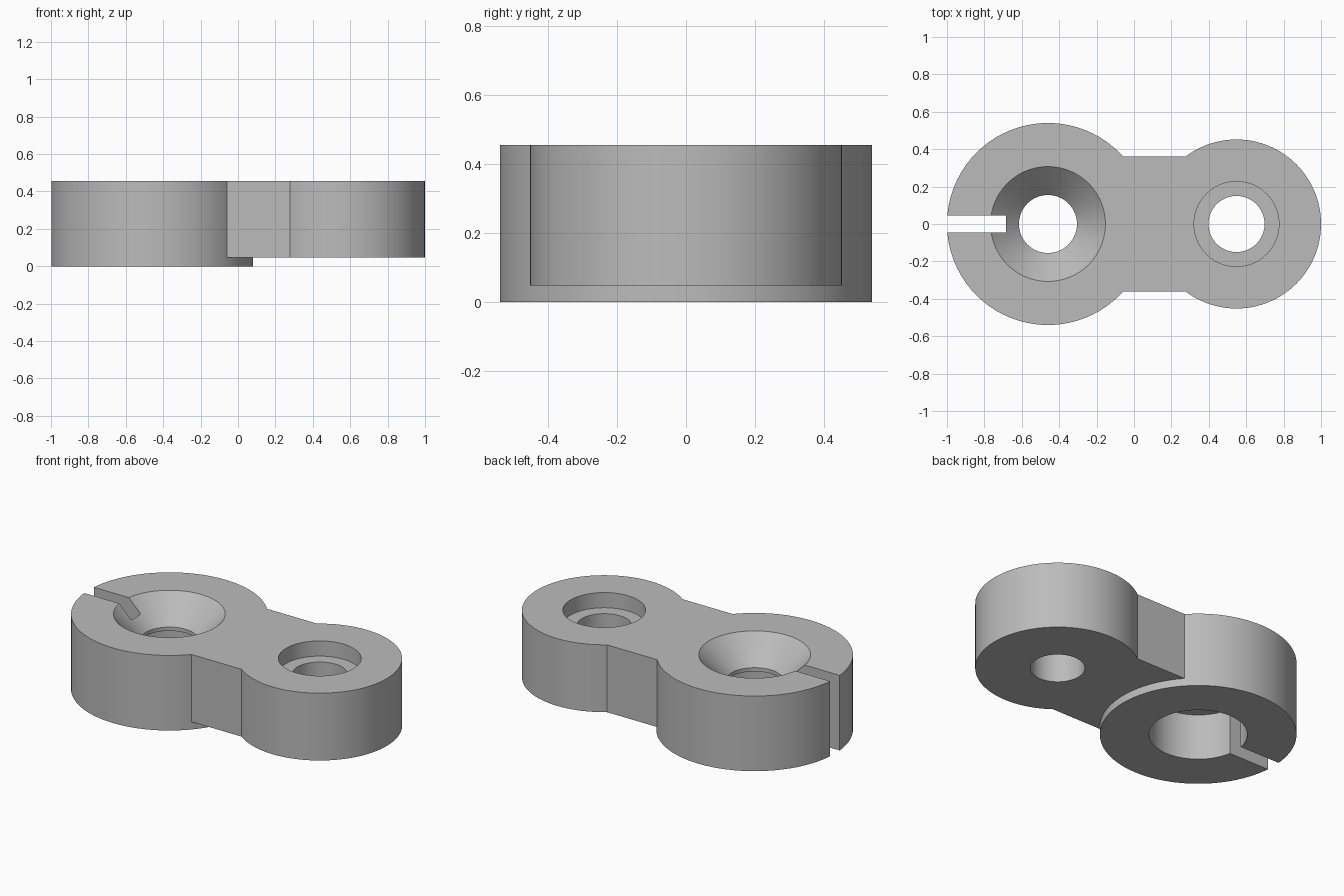
import bpy, bmesh, math

if "Cube" in bpy.data.objects:
    bpy.data.objects.remove(bpy.data.objects["Cube"], do_unlink=True)

TOP, STEP, SEGMENTS = 0.455, 0.047, 96
BIG_X, SMALL_X = -0.46, 0.548

grey = bpy.data.materials.new("plain grey")
grey.use_nodes = True
colour = (0.5, 0.5, 0.5, 1)
grey.diffuse_color = colour
grey.node_tree.nodes["Principled BSDF"].inputs["Base Color"].default_value = colour


def make_object(name, bm):
    bmesh.ops.recalc_face_normals(bm, faces=bm.faces)
    mesh = bpy.data.meshes.new(name)
    bm.to_mesh(mesh)
    bm.free()
    mesh.materials.append(grey)
    obj = bpy.data.objects.new(name, mesh)
    bpy.context.collection.objects.link(obj)
    return obj


def lathe(name, x, profile):
    """Closed solid turned about a vertical axis from (radius, z) points."""
    bm = bmesh.new()
    rings = []
    for r, z in profile:
        angles = [2 * math.pi * i / SEGMENTS for i in range(SEGMENTS)]
        rings.append([bm.verts.new((x + r * math.cos(a), r * math.sin(a), z)) for a in angles])
    for low, high in zip(rings, rings[1:]):
        for i in range(SEGMENTS):
            j = (i + 1) % SEGMENTS
            bm.faces.new((low[i], low[j], high[j], high[i]))
    bm.faces.new(rings[0])
    bm.faces.new(rings[-1])
    return make_object(name, bm)


def box(name, x0, x1, half_y, z0, z1):
    bm = bmesh.new()
    bmesh.ops.create_cube(bm, size=1)
    bmesh.ops.scale(bm, vec=(x1 - x0, 2 * half_y, z1 - z0), verts=bm.verts)
    bmesh.ops.translate(bm, vec=((x0 + x1) / 2, 0, (z0 + z1) / 2), verts=bm.verts)
    return make_object(name, bm)


def combine(body, other, operation):
    mod = body.modifiers.new(operation.title(), "BOOLEAN")
    mod.operation, mod.solver, mod.object = operation, "EXACT", other
    bpy.context.view_layer.objects.active = body
    bpy.ops.object.modifier_apply(modifier=mod.name)
    bpy.data.objects.remove(other, do_unlink=True)


# Two round ends joined by a straight bridge
body = lathe("link_body", BIG_X, [(0.54, 0), (0.54, TOP)])
combine(body, box("bridge", BIG_X, SMALL_X, 0.362, STEP, TOP), "UNION")
combine(body, lathe("small_end", SMALL_X, [(0.452, STEP), (0.452, TOP)]), "UNION")

# Large end: pocket below, thin lip, countersink above
combine(body, lathe("countersink_cutter", BIG_X, [
    (0.27, -0.05), (0.27, 0.28), (0.155, 0.28), (0.155, 0.303),
    (0.307, TOP), (0.357, TOP + 0.05)]), "DIFFERENCE")

# Small end: through hole with a shallow counterbore
combine(body, lathe("counterbore_cutter", SMALL_X, [
    (0.15, -0.05), (0.15, 0.363), (0.227, 0.363), (0.227, TOP + 0.05)]), "DIFFERENCE")

# Slot through the wall of the large end
combine(body, box("slot_cutter", -1.1, -0.685, 0.046, -0.1, TOP + 0.1), "DIFFERENCE")

bpy.ops.object.select_all(action="DESELECT")
body.select_set(True)
bpy.context.view_layer.objects.active = body
bpy.ops.object.shade_smooth_by_angle(angle=math.radians(30))
